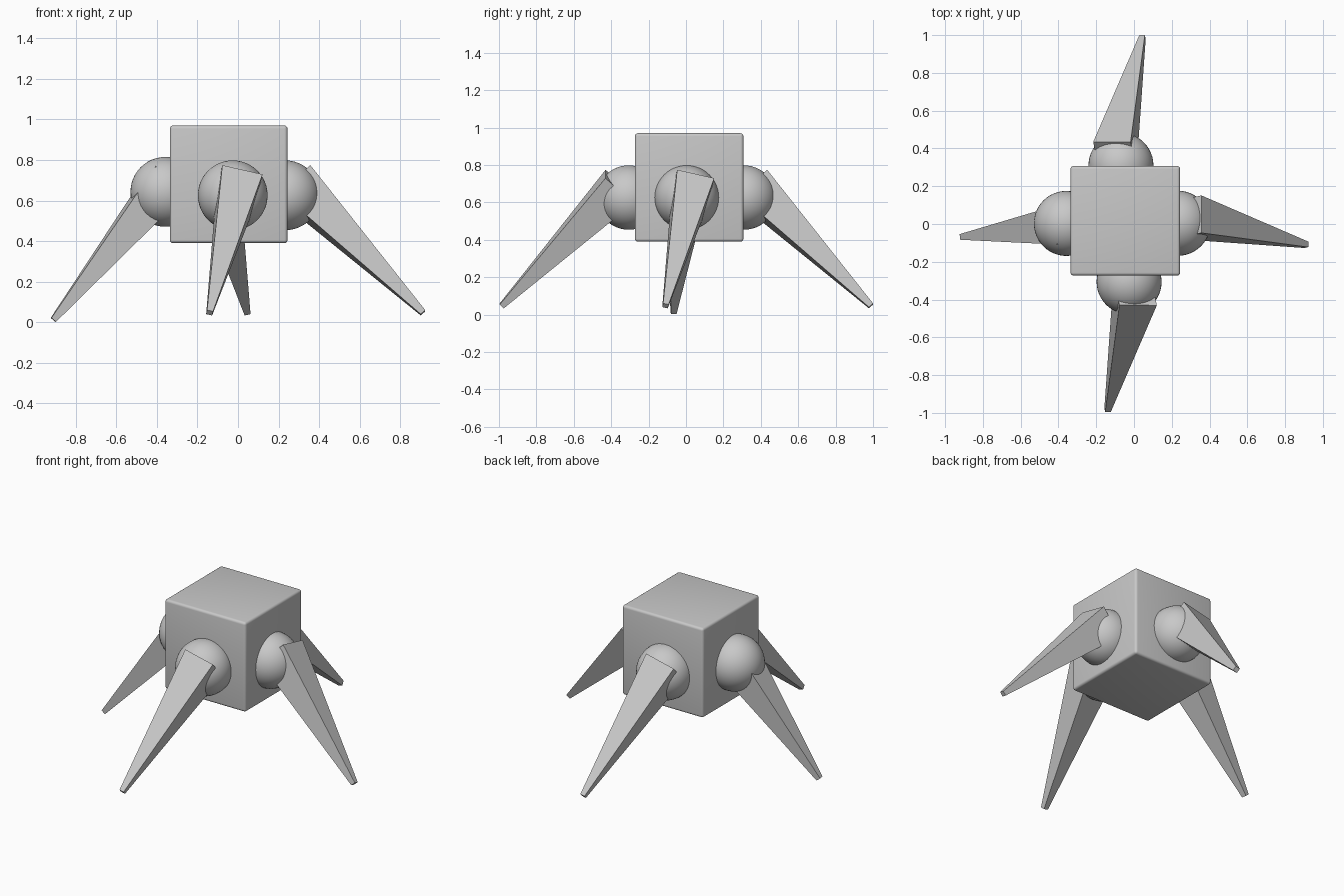
import bpy, bmesh
from math import radians
from mathutils import Vector, Matrix

if "Cube" in bpy.data.objects:
    bpy.data.objects.remove(bpy.data.objects["Cube"])

grey = bpy.data.materials.new("light_grey")
grey.diffuse_color = (0.58, 0.58, 0.58, 1)
grey.use_nodes = True
grey.node_tree.nodes["Principled BSDF"].inputs["Base Color"].default_value = grey.diffuse_color


def finish(name, bm):
    bmesh.ops.recalc_face_normals(bm, faces=bm.faces[:])
    mesh = bpy.data.meshes.new(name)
    bm.to_mesh(mesh)
    bm.free()
    mesh.materials.append(grey)
    obj = bpy.data.objects.new(name, mesh)
    bpy.context.collection.objects.link(obj)
    return obj


def smooth(obj, angle):
    bpy.ops.object.select_all(action='DESELECT')
    obj.select_set(True)
    bpy.context.view_layer.objects.active = obj
    bpy.ops.object.shade_smooth_by_angle(angle=radians(angle))


def ball(name, centre, radius=0.172):
    bm = bmesh.new()
    bmesh.ops.create_uvsphere(bm, u_segments=48, v_segments=24, radius=radius,
                              matrix=Matrix.Translation(centre))
    smooth(finish(name, bm), 60)


def leg(name, edge_mid, tip, side, base_w=0.203, tip_w=0.03):
    """Tapered square bar; edge_mid is the middle of its upper root edge."""
    edge_mid, tip, side = Vector(edge_mid), Vector(tip), Vector(side)
    root = edge_mid.copy()
    for _ in range(8):                      # settle the root centre
        axis = (tip - root).normalized()
        e1 = (side - axis * side.dot(axis)).normalized()
        e2 = axis.cross(e1)
        if e2.z < 0:
            e2 = -e2
        root = edge_mid - e2 * base_w / 2
    bm = bmesh.new()
    rings = []
    for c, w in ((root, base_w / 2), (tip, tip_w / 2)):
        rings.append([bm.verts.new(c + e1 * w * a + e2 * w * b)
                      for a, b in ((-1, -1), (1, -1), (1, 1), (-1, 1))])
    for ring in rings:
        bm.faces.new(ring)
    for i in range(4):
        j = (i + 1) % 4
        bm.faces.new((rings[0][i], rings[0][j], rings[1][j], rings[1][i]))
    finish(name, bm)


# Cube body with small rounded edges
bm = bmesh.new()
bmesh.ops.create_cube(bm, size=0.58, matrix=Matrix.Translation((-0.046, 0.017, 0.68)))
bmesh.ops.bevel(bm, geom=bm.edges[:], offset=0.016, segments=4, profile=0.5,
                affect='EDGES')
smooth(finish("body", bm), 35)

# Right, front and back limbs: one layout turned about z, then shifted
for name, turn, shift in (("right", 0, (0, 0, 0)),
                          ("front", -90, (-0.03, -0.073, 0)),
                          ("back", 90, (-0.065, 0.077, 0))):
    m = Matrix.Translation(shift) @ Matrix.Rotation(radians(turn), 4, 'Z')
    ball(name + "_joint", m @ Vector((0.233, 0.004, 0.626)))
    leg(name + "_leg", m @ Vector((0.357, 0.052, 0.752)),
        m @ Vector((0.912, -0.11, 0.047)),
        m.to_3x3() @ Vector((0, 0.2, -0.045)))

# Left limb sits deeper in its joint and reaches the ground
ball("left_joint", (-0.358, 0.003, 0.643))
leg("left_leg", (-0.418, -0.008, 0.77), (-0.91, -0.067, 0.012), (-0.025, 0.195, 0))
